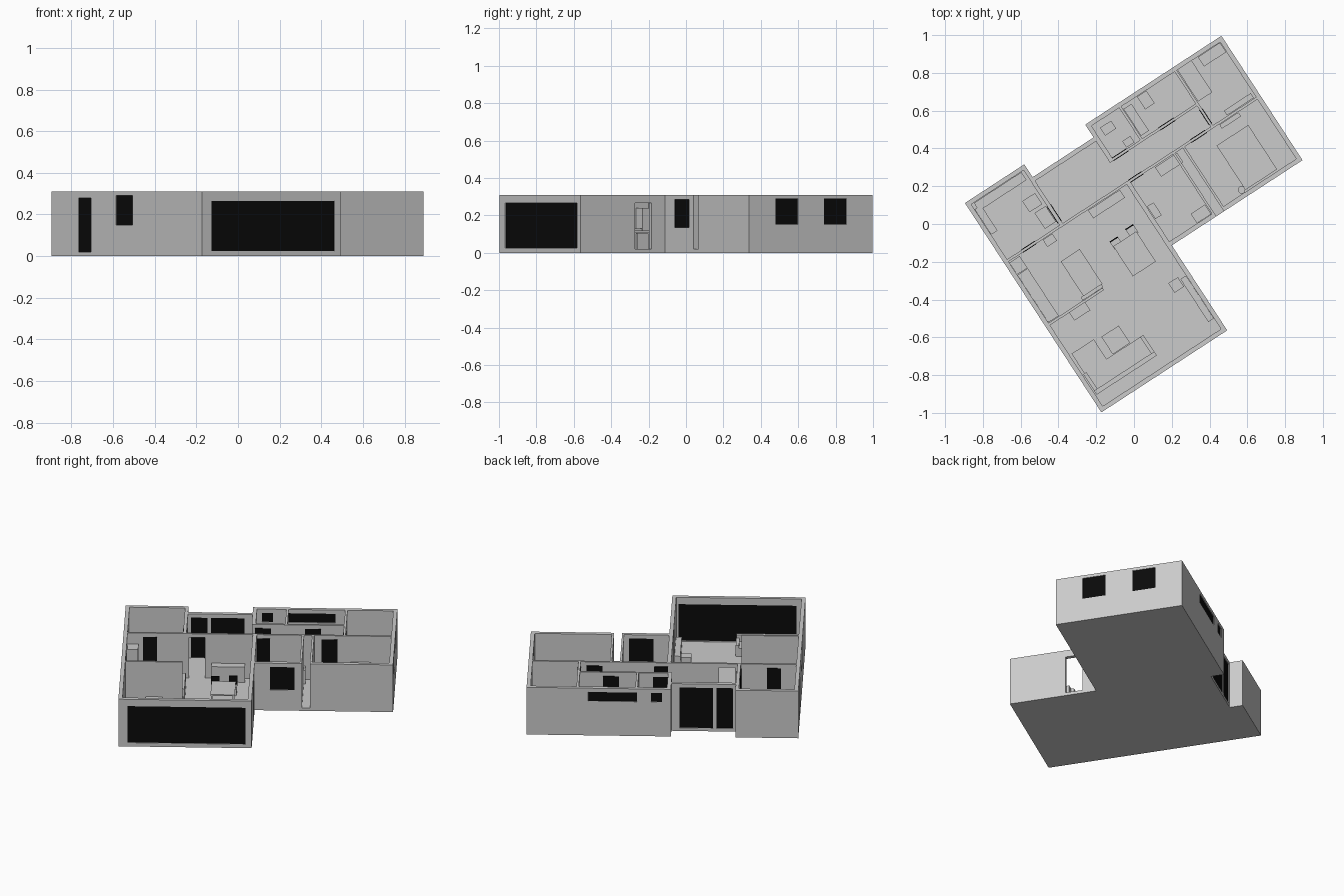
import bpy, bmesh, math
from mathutils import Matrix, Vector

if "Cube" in bpy.data.objects:
    bpy.data.objects.remove(bpy.data.objects["Cube"])

# The plan is drawn square in (u, v), then turned into place
TURN = Matrix.Translation((0.003, -0.003, 0)) @ Matrix.Rotation(math.radians(33.1), 4, 'Z')
H, FLOOR, T, P = 0.31, 0.02, 0.024, 0.014
black = bpy.data.materials.new("dark_panel")
black.diffuse_color = (0.003, 0.003, 0.003, 1)
black.use_nodes = True
black.node_tree.nodes["Principled BSDF"].inputs["Base Color"].default_value = black.diffuse_color


def finish(name, bm, mat=None):
    me = bpy.data.meshes.new(name)
    bmesh.ops.recalc_face_normals(bm, faces=bm.faces)
    bm.transform(TURN)
    bm.to_mesh(me)
    bm.free()
    ob = bpy.data.objects.new(name, me)
    bpy.context.collection.objects.link(ob)
    if mat:
        me.materials.append(mat)
    return ob


def add_box(bm, u0, u1, v0, v1, z0, z1):
    m = Matrix.Translation(((u0 + u1) / 2, (v0 + v1) / 2, (z0 + z1) / 2)) @ \
        Matrix.Diagonal((u1 - u0, v1 - v0, z1 - z0, 1))
    bmesh.ops.create_cube(bm, size=1, matrix=m)


def boxes(name, *parts, mat=None):
    bm = bmesh.new()
    for p in parts:
        add_box(bm, *p)
    return finish(name, bm, mat)


def block(name, u, v, du, dv, h, z0=FLOOR):
    return boxes(name, (u - du / 2, u + du / 2, v - dv / 2, v + dv / 2, z0, z0 + h))


def wall(name, axis, a, b, c, t, holes=()):
    """Wall from a to b along an axis, centred on c. Hole: (start, end, z0, z1, panel thickness)."""
    def place(s, e, z0, z1, th):
        across = (c - th / 2, c + th / 2)
        return (s, e, *across, z0, z1) if axis == 'u' else (*across, s, e, z0, z1)
    parts, at = [], a
    for i, (s, e, z0, z1, th) in enumerate(sorted(holes)):
        if s > at:
            parts.append(place(at, s, FLOOR, H, t))
        if z0 > FLOOR:
            parts.append(place(s, e, FLOOR, z0, t))
        if z1 < H:
            parts.append(place(s, e, z1, H, t))
        if th:
            boxes(f"{name}_panel_{i}", place(s, e, z0, z1, th), mat=black)
        at = e
    parts.append(place(at, b, FLOOR, H, t))
    boxes(name, *parts)


# Floor slab from the outline
outline = [(-.69, -.737), (.105, -.737), (.105, -.2), (.931, -.2), (.931, .586),
           (.07, .586), (.07, .505), (-.315, .505), (-.315, .586), (-.69, .586)]
bm = bmesh.new()
face = bm.faces.new([bm.verts.new((u, v, 0)) for u, v in outline])
ext = bmesh.ops.extrude_face_region(bm, geom=[face])
bmesh.ops.translate(bm, vec=Vector((0, 0, FLOOR)),
                    verts=[g for g in ext['geom'] if isinstance(g, bmesh.types.BMVert)])
finish("floor", bm)

# Outer walls with windows and openings
W, D = 0.015, P + 0.006
o = T / 2
wall("front_wall", 'u', -.69, .105, -.737 + o, T, [(-.635, .069, .025, .265, W)])
wall("living_side_wall", 'v', -.737 + T, .2, .105 - o, T, [(-.39, -.285, FLOOR, .265, 0)])
wall("bedroom_front_wall", 'u', .105, .931, -.2 + o, T,
     [(.198, .344, .135, .285, W), (.385, .434, FLOOR, H, 0)])
wall("right_wall", 'v', -.2 + T, .586 - T, .931 - o, T,
     [(-.033, .11, .15, .29, W), (.277, .42, .15, .29, W)])
wall("back_wall", 'u', .07, .931, .586 - o, T, [(.124, .19, .225, .285, W), (.273, .563, .225, .285, W)])
wall("recess_wall", 'u', -.315, .07, .505 - o, T, [(-.297, -.2, FLOOR, .285, W), (-.178, .022, FLOOR, .285, W)])
wall("left_back_wall", 'u', -.69, -.315, .586 - o, T)
wall("left_wall", 'v', -.737 + T, .586 - T, -.69 + o, T,
     [(-.125, .022, .15, .29, W), (.242, .352, FLOOR, .28, W)])

# Inner partitions with doors
top = .285
wall("hall_wall", 'u', -.69 + T, .931 - T, .207, P,
     [(-.574, -.49, FLOOR, top, D), (-.3, -.205, FLOOR, top, 0),
      (.1, .184, FLOOR, top, D), (.49, .586, FLOOR, top, D)])
wall("left_room_wall", 'v', .214, .586 - T, -.325, .02, [(.227, .332, FLOOR, top, .026)])
wall("bathroom_hall_wall", 'u', .07, .62, .352, P, [(.09, .185, FLOOR, top, D), (.387, .482, FLOOR, top, D)])
wall("bathroom_end_wall", 'v', .359, .586 - T, .07 + o, T)
wall("bathroom_divider", 'v', .359, .586 - T, .276, P)
wall("hall_end_wall", 'v', .214, .586 - T, .627, P, [(.226, .32, FLOOR, top, D)])
wall("kitchen_divider", 'u', -.69 + T, -.325, -.195, P)
for i, u in enumerate((.38, .441)):
    wall(f"closet_wall_{i}", 'v', -.2, .2, u, .013)

# Sofa: base, back and two arms
boxes("sofa", (-.66, -.28, -.645, -.515, FLOOR, .07), (-.66, -.28, -.645, -.62, .07, .11),
      (-.66, -.64, -.62, -.515, .07, .09), (-.30, -.28, -.62, -.515, .07, .09))


# Tables with four legs
def table(name, u, v, du, dv, h):
    legs = [(u + s * (du / 2 - .008) - .005, u + s * (du / 2 - .008) + .005,
             v + r * (dv / 2 - .008) - .005, v + r * (dv / 2 - .008) + .005, FLOOR, h - .008)
            for s in (-1, 1) for r in (-1, 1)]
    boxes(name, (u - du / 2, u + du / 2, v - dv / 2, v + dv / 2, h - .008, h), *legs)


table("dining_table", -.085, -.13, .145, .19, .11)
table("coffee_table", -.417, -.457, .11, .11, .06)

# Dining chairs: seat, back and legs
for i, (u, v) in enumerate([(-.03, -.02), (-.135, -.03)]):
    table(f"chair_seat_{i}", u, v, .05, .05, .075)
    boxes(f"chair_back_{i}", (u - .025, u + .025, v + .02, v + .027, .075, .13), mat=black)

# Remaining furniture: centre, size, height
for name, *dims in [
    ("ottoman", -.583, -.456, .14, .13, .05),
    ("media_console", -.494, -.227, .10, .05, .06),
    ("kitchen_island", -.374, -.06, .12, .22, .10),
    ("island_bench", -.385, -.177, .13, .02, .05),
    ("kitchen_counter", -.633, -.035, .065, .30, .11),
    ("tall_fridge", -.633, .155, .065, .075, .22),
    ("kitchen_stool", -.421, .175, .06, .045, .10),
    ("hall_sideboard", -.065, .172, .20, .05, .10),
    ("wall_cabinet", .063, -.51, .035, .27, .06),
    ("side_chair", .01, -.388, .06, .06, .06),
    ("double_bed", .692, -.027, .20, .28, .06),
    ("single_bed", .682, .462, .09, .20, .06),
    ("corner_desk", .835, .53, .14, .06, .09),
    ("low_shelf", .81, .232, .17, .03, .08),
    ("wardrobe", .725, .185, .12, .025, .12),
    ("study_desk", .326, .165, .14, .06, .09),
    ("study_cabinet", .325, -.145, .09, .06, .09),
    ("study_shelf", .128, .004, .04, .08, .09),
    ("toilet", .161, .504, .07, .05, .06),
    ("wash_basin", .212, .385, .05, .04, .10),
    ("bath", .31, .46, .05, .17, .07),
    ("second_basin", .41, .52, .06, .08, .10),
    ("utility_cabinet", -.39, .393, .08, .07, .12),
    ("utility_sink", -.375, .29, .07, .10, .10),
    ("utility_bench", -.50, .535, .30, .05, .08),
    ("utility_shelf", -.645, .45, .04, .16, .08),
]:
    block(name, *dims)

# Round bedside lamp
bm = bmesh.new()
bmesh.ops.create_cone(bm, cap_ends=True, segments=16, radius1=.02, radius2=.02, depth=.08,
                      matrix=Matrix.Translation((.575, -.155, FLOOR + .04)))
finish("bedside_table", bm)
